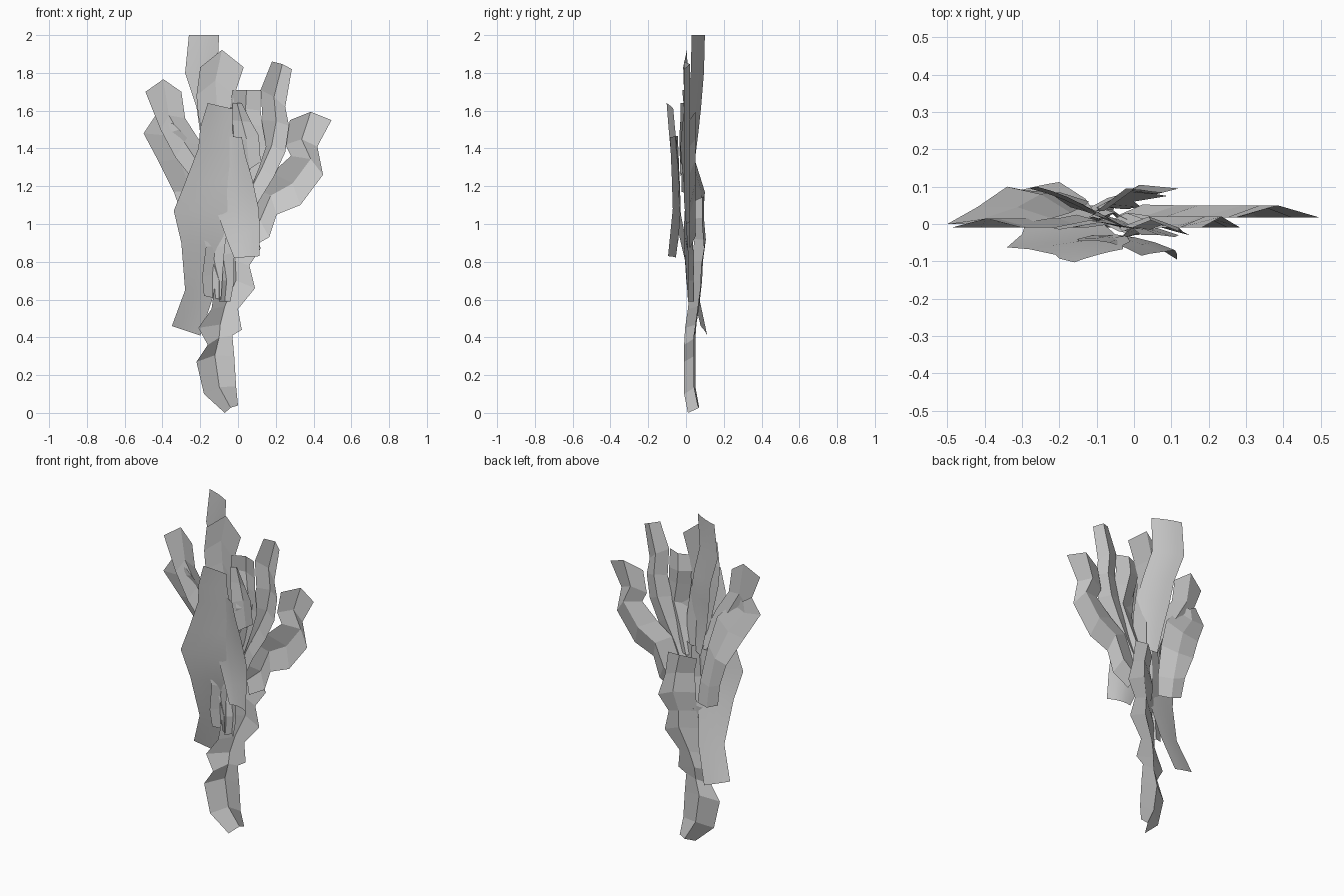
import bpy


def ribbon(name, rows, fold=0.035, lift=0.15, tilt=0.0, smooth=False):
    """Creased leaf strip. Each row, bottom to top: left x, left z, right x, right z, y,
    and optionally its own tilt. fold pushes the centre crease back, lift arches it
    upward, tilt swings the right edge back."""
    cols = 5 if smooth else 3
    verts, faces = [], []
    for lx, lz, rx, rz, y, *own in rows:
        dx, dz = rx - lx, rz - lz
        swing = own[0] if own else tilt
        for c in range(cols):
            t = c / (cols - 1)
            arch = 4 * t * (1 - t)
            verts.append((lx + dx * t - dz * lift * arch,
                          y + swing * (t - 0.5) + fold * arch,
                          max(0, lz + dz * t + dx * lift * arch)))
    for r in range(len(rows) - 1):
        for c in range(cols - 1):
            a = r * cols + c
            faces.append((a, a + 1, a + cols + 1, a + cols))
    mesh = bpy.data.meshes.new(name)
    mesh.from_pydata(verts, [], faces)
    mesh.update()
    for p in mesh.polygons:
        p.use_smooth = smooth
    obj = bpy.data.objects.new(name, mesh)
    bpy.context.collection.objects.link(obj)
    return obj


# Main stem, wandering from the ground to the crown
ribbon("main_stem", [
    (-0.07, 0.00, 0.00, 0.04, 0.035), (-0.18, 0.10, -0.01, 0.14, 0.015),
    (-0.22, 0.27, -0.02, 0.30, 0.015), (-0.16, 0.36, -0.03, 0.41, 0.015),
    (-0.21, 0.45, 0.02, 0.44, 0.02), (-0.14, 0.55, 0.00, 0.55, 0.035),
    (-0.12, 0.70, 0.09, 0.66, 0.05), (-0.09, 0.80, 0.06, 0.78, 0.055),
    (-0.10, 0.92, 0.12, 0.87, 0.07), (-0.08, 1.03, 0.08, 1.00, 0.06),
    (-0.10, 1.12, 0.06, 1.14, 0.06)], fold=0.035, lift=0.1, tilt=0.05)

# Broad smooth fronds
ribbon("left_broad_frond", [
    (-0.35, 0.46, -0.20, 0.41, 0.095), (-0.28, 0.65, -0.13, 0.62, 0.05),
    (-0.30, 0.90, -0.09, 0.88, -0.01), (-0.34, 1.07, -0.05, 1.05, -0.045),
    (-0.28, 1.22, -0.02, 1.22, -0.05), (-0.21, 1.40, -0.01, 1.40, -0.065),
    (-0.20, 1.51, -0.03, 1.50, -0.075), (-0.16, 1.64, -0.03, 1.61, -0.085)],
    fold=0.003, lift=0, tilt=0.035, smooth=True)
ribbon("front_frond", [
    (-0.02, 0.82, 0.115, 0.83, -0.075), (-0.06, 0.92, 0.115, 0.98, -0.06),
    (-0.11, 1.06, 0.11, 1.08, -0.05), (-0.13, 1.22, 0.075, 1.24, -0.055),
    (-0.15, 1.36, 0.04, 1.36, -0.06), (-0.15, 1.47, 0.02, 1.46, -0.065)],
    fold=0.015, lift=0, tilt=-0.04, smooth=True)
ribbon("tall_back_frond", [
    (-0.13, 1.15, -0.02, 1.17, 0.01), (-0.17, 1.32, -0.01, 1.33, 0.01),
    (-0.20, 1.48, -0.03, 1.50, 0.03), (-0.22, 1.62, -0.06, 1.63, 0.045),
    (-0.28, 1.80, -0.11, 1.80, 0.06), (-0.26, 2.00, -0.10, 2.00, 0.065)],
    fold=0.008, lift=0, tilt=-0.07, smooth=True)

# Left creased branches
ribbon("upper_left_branch", [
    (-0.20, 1.10, -0.06, 1.17, 0.0), (-0.25, 1.25, -0.13, 1.29, -0.01),
    (-0.33, 1.35, -0.19, 1.42, -0.01), (-0.41, 1.50, -0.28, 1.56, -0.01),
    (-0.49, 1.70, -0.30, 1.70, -0.01)], fold=0.025, lift=0.35)
ribbon("lower_left_branch", [
    (-0.27, 0.90, -0.12, 0.87, 0.07, -0.02), (-0.29, 1.03, -0.13, 1.00, 0.07, -0.04),
    (-0.34, 1.17, -0.17, 1.22, 0.065, -0.07), (-0.42, 1.33, -0.22, 1.40, 0.03, -0.03),
    (-0.50, 1.48, -0.31, 1.50, 0.0), (-0.44, 1.57, -0.34, 1.53, 0.0)],
    fold=0.015, lift=-0.1)

# Centre branches
ribbon("centre_branch", [
    (-0.12, 1.10, 0.00, 1.12, 0.0), (-0.16, 1.35, 0.00, 1.35, -0.01),
    (-0.21, 1.57, -0.03, 1.55, -0.01), (-0.22, 1.68, -0.02, 1.68, -0.01),
    (-0.20, 1.83, 0.03, 1.83, -0.015)], fold=0.02, lift=0.4)
ribbon("inner_right_branch", [
    (-0.08, 1.12, 0.04, 1.12, 0.0), (-0.04, 1.27, 0.11, 1.29, -0.02),
    (0.01, 1.40, 0.15, 1.41, -0.03), (-0.02, 1.53, 0.13, 1.52, -0.02),
    (-0.04, 1.62, 0.12, 1.60, -0.01), (-0.03, 1.71, 0.12, 1.71, -0.02)],
    fold=0.03, lift=0)
ribbon("inner_leaf", [
    (0.00, 1.25, 0.12, 1.33, -0.03), (-0.02, 1.43, 0.11, 1.47, -0.035),
    (-0.03, 1.55, 0.07, 1.54, -0.03), (-0.03, 1.64, 0.02, 1.64, -0.03)],
    fold=0.02, lift=0)

# Right creased branches
ribbon("upper_right_branch", [
    (-0.08, 1.02, 0.05, 1.00, 0.0), (-0.01, 1.18, 0.11, 1.12, -0.01),
    (0.05, 1.32, 0.19, 1.25, -0.01), (0.10, 1.43, 0.25, 1.38, -0.01),
    (0.13, 1.55, 0.27, 1.52, -0.01), (0.12, 1.71, 0.25, 1.62, -0.01),
    (0.18, 1.86, 0.285, 1.82, -0.01)], fold=0.03, lift=0.06)
ribbon("lower_right_branch", [
    (-0.05, 0.96, 0.06, 0.87, 0.02), (0.02, 1.05, 0.165, 0.93, 0.018),
    (0.08, 1.20, 0.205, 1.05, 0.018), (0.18, 1.27, 0.33, 1.10, 0.018),
    (0.28, 1.36, 0.45, 1.26, 0.018), (0.25, 1.42, 0.42, 1.41, 0.018),
    (0.275, 1.55, 0.495, 1.55, 0.018)], fold=0.032, lift=0.2)

# Small strips hanging in front of the stem
ribbon("hanging_strip", [
    (-0.10, 0.59, -0.04, 0.59, 0.01), (-0.10, 0.70, -0.02, 0.70, 0.01),
    (-0.14, 0.82, -0.02, 0.85, 0.01), (-0.11, 1.00, 0.01, 1.00, 0.0),
    (-0.13, 1.18, 0.01, 1.20, 0.0)], fold=0.03, lift=0)
ribbon("side_hanging_strip", [
    (-0.18, 0.62, -0.09, 0.60, 0.01), (-0.19, 0.72, -0.08, 0.75, 0.0),
    (-0.17, 0.88, -0.07, 0.88, -0.01), (-0.20, 1.00, -0.05, 1.00, -0.01),
    (-0.17, 1.20, -0.05, 1.20, 0.0)], fold=0.02, lift=0)
